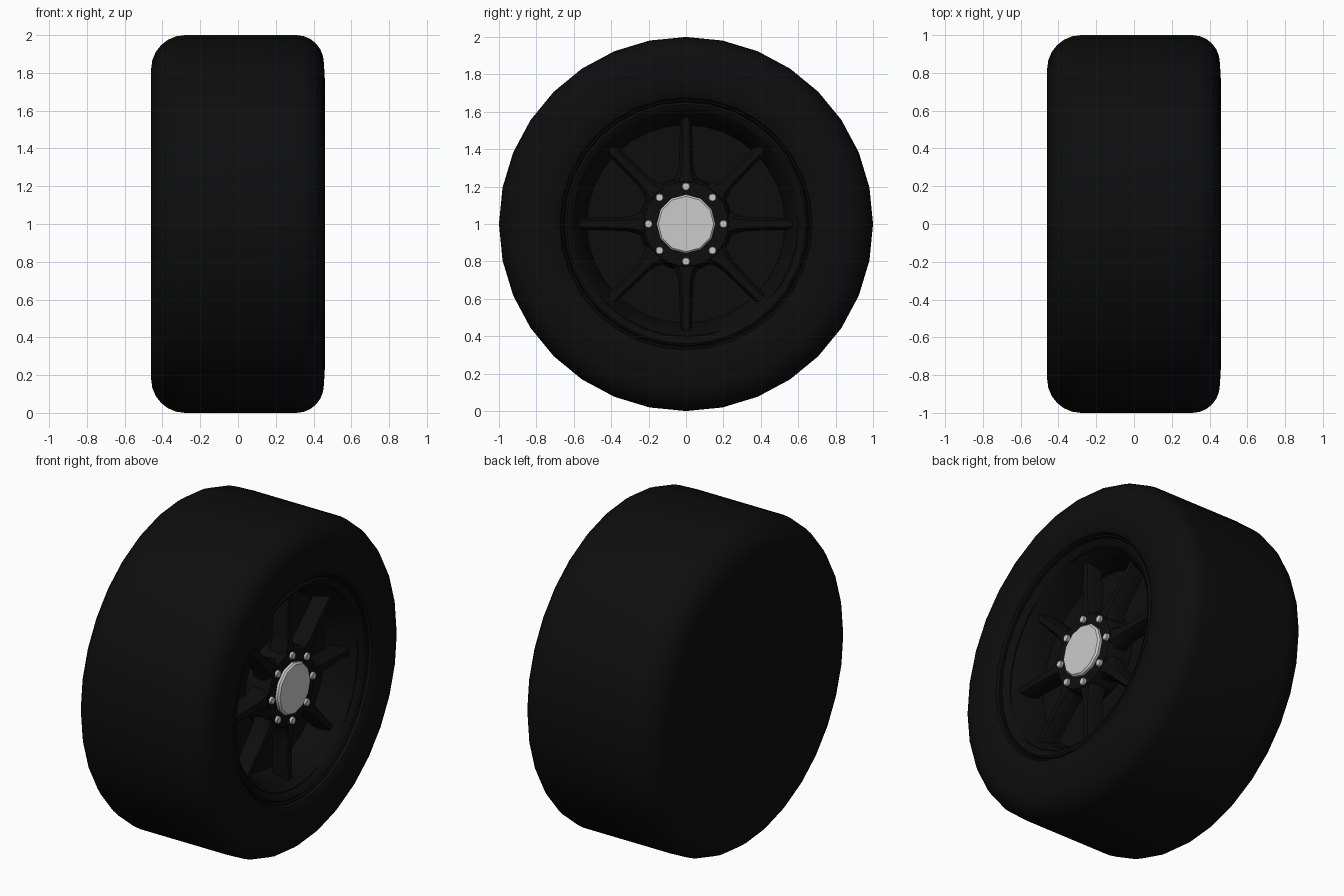
import bpy, bmesh, math

if "Cube" in bpy.data.objects:
    bpy.data.objects.remove(bpy.data.objects["Cube"])

TAU = math.tau
HUB_Z = 1.0
black = bpy.data.materials.new("black_rubber")
black.diffuse_color = (0.004, 0.004, 0.004, 1)
black.use_nodes = True
black.node_tree.nodes["Principled BSDF"].inputs["Base Color"].default_value = black.diffuse_color


def finish(bm, name, mat=None, angle=35):
    bmesh.ops.recalc_face_normals(bm, faces=bm.faces)
    me = bpy.data.meshes.new(name)
    bm.to_mesh(me)
    bm.free()
    ob = bpy.data.objects.new(name, me)
    bpy.context.collection.objects.link(ob)
    ob.location.z = HUB_Z
    if mat:
        me.materials.append(mat)
    bpy.ops.object.select_all(action='DESELECT')
    ob.select_set(True)
    bpy.context.view_layer.objects.active = ob
    bpy.ops.object.shade_smooth_by_angle(angle=math.radians(angle))
    return ob


def lathe(bm, profile, n, cy=0, cz=0):
    """Revolve (x, radius) points around the x axis; cap the ends."""
    rings = [[bm.verts.new((x, cy + r * math.sin(TAU * i / n), cz + r * math.cos(TAU * i / n)))
              for i in range(n)] for x, r in profile]
    for a, b in zip(rings, rings[1:]):
        for i in range(n):
            j = (i + 1) % n
            bm.faces.new((a[i], a[j], b[j], b[i]))
    bm.faces.new(rings[0])
    bm.faces.new(rings[-1])


def lathed(name, profile, n, mat=None):
    bm = bmesh.new()
    lathe(bm, profile, n)
    return finish(bm, name, mat)


def corner(cx, cr, rx, rr, a0, a1, n=6):
    pts = []
    for i in range(n + 1):
        a = math.radians(a0 + (a1 - a0) * i / n)
        pts.append((cx + rx * math.cos(a), cr + rr * math.sin(a)))
    return pts


# Tyre: flat closed back, rounded shoulders, front sidewall and dished rim
tyre = corner(-0.28, 0.82, 0.18, 0.18, 180, 90) + corner(0.31, 0.85, 0.145, 0.15, 90, 0)
tyre += [(0.46, 0.76), (0.455, 0.70), (0.442, 0.675), (0.425, 0.668)]
lathed("tyre", tyre + [(0.425, 0.66), (0.40, 0.655)], 32, black)

# The rim sits in the tyre front: cut the front recess out of the tyre
recess = lathed("recess_cutter", [(0.22, 0.53), (0.34, 0.56), (0.395, 0.60), (0.6, 0.60)], 32)
recess.hide_render = True
recess.hide_viewport = False
tyre_ob = bpy.data.objects["tyre"]
cut = tyre_ob.modifiers.new("recess", 'BOOLEAN')
cut.operation = 'DIFFERENCE'
cut.object = recess
bpy.context.view_layer.objects.active = tyre_ob
bpy.ops.object.modifier_apply(modifier="recess")
bpy.data.objects.remove(recess)

# Rim lip ring standing slightly proud of the groove
bm = bmesh.new()
lip = [(0.395, 0.655), (0.42, 0.652), (0.428, 0.64), (0.42, 0.62), (0.395, 0.60)]
n = 32
rings = [[bm.verts.new((x, r * math.sin(TAU * i / n), r * math.cos(TAU * i / n)))
          for i in range(n)] for x, r in lip]
for a, b in zip(rings, rings[1:] + rings[:1]):
    for i in range(n):
        j = (i + 1) % n
        bm.faces.new((a[i], a[j], b[j], b[i]))
finish(bm, "rim_lip", black)

# Hub
lathed("hub", [(0.21, 0.25), (0.34, 0.24), (0.365, 0.225), (0.365, 0.10)], 32, black)

# Eight spokes, flared at the hub with chamfered fronts
bm = bmesh.new()
stations = [(0.17, 0.085, 0.362), (0.23, 0.07, 0.36), (0.27, 0.048, 0.358),
            (0.32, 0.038, 0.355), (0.60, 0.030, 0.355)]
for k in range(8):
    a = TAU * k / 8
    s, c = math.sin(a), math.cos(a)
    loops = []
    for r, w, x in stations:
        sec = [(0.26, -w), (x - 0.03, -w), (x, -w * 0.55), (x, w * 0.55), (x - 0.03, w), (0.26, w)]
        loops.append([bm.verts.new((px, r * s + t * c, r * c - t * s)) for px, t in sec])
    for p, q in zip(loops, loops[1:]):
        for i in range(6):
            j = (i + 1) % 6
            bm.faces.new((p[i], p[j], q[j], q[i]))
    bm.faces.new(loops[0])
    bm.faces.new(loops[-1])
finish(bm, "spokes", black)

# Grey centre cap with bevelled edge
lathed("centre_cap", [(0.35, 0.158), (0.38, 0.158), (0.39, 0.148)], 12)

# Eight wheel bolts
bm = bmesh.new()
for k in range(8):
    a = TAU * k / 8
    lathe(bm, [(0.35, 0.022), (0.378, 0.022), (0.382, 0.018)], 12,
          0.2 * math.sin(a), 0.2 * math.cos(a))
finish(bm, "wheel_bolts")
